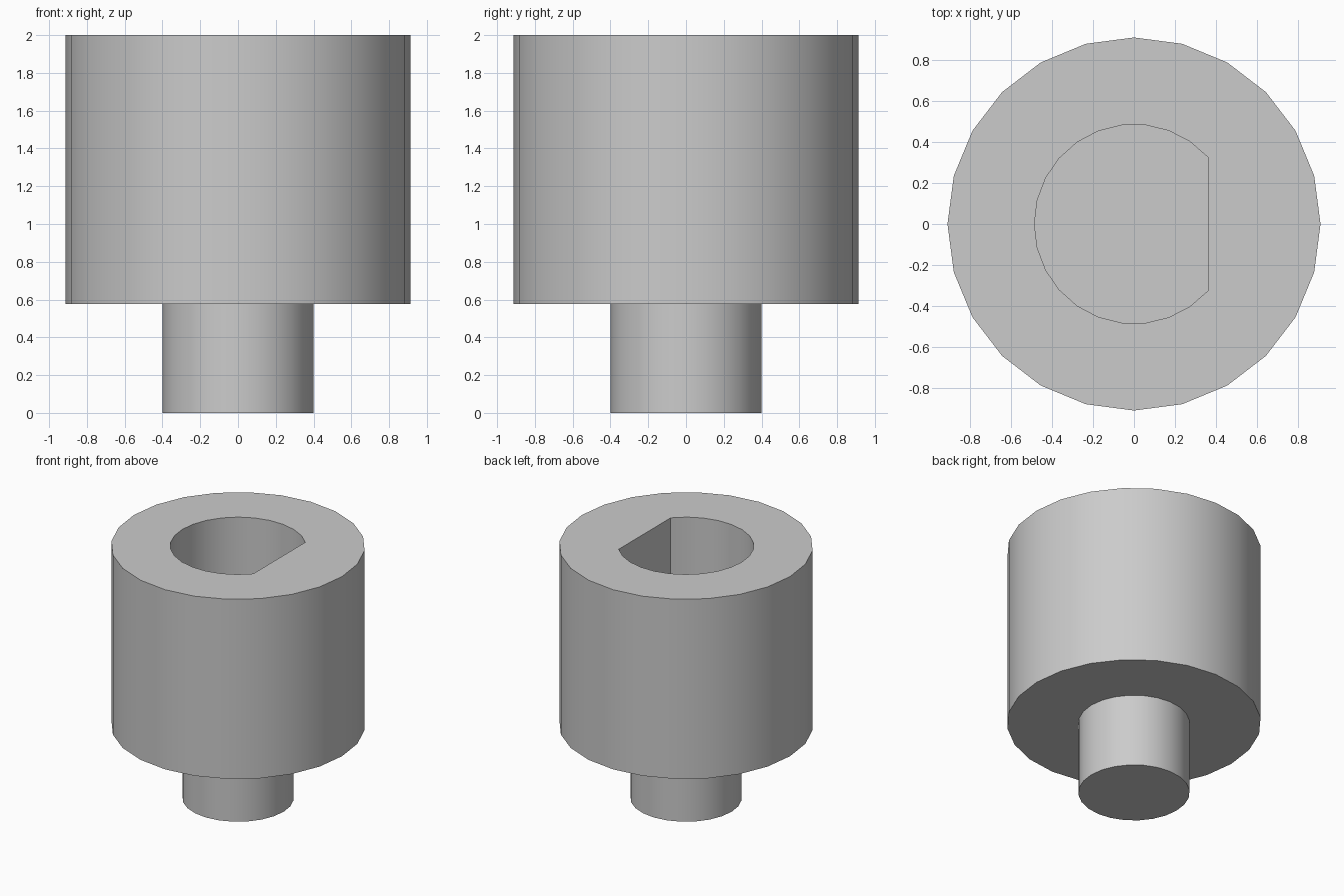
import bpy, bmesh
from math import cos, sin, acos, radians, pi

cube = bpy.data.objects.get("Cube")
if cube:
    bpy.data.objects.remove(cube)

BODY_R, PEG_R, BORE_R = 0.912, 0.4, 0.487
FLAT_X = 0.362                      # flat side of the D-shaped bore
TOP, SHOULDER, BORE_FLOOR = 2.0, 0.577, 0.95
SIDES, BORE_STEPS = 24, 20

grey = bpy.data.materials.new("light grey")
colour = (0.6, 0.6, 0.6, 1)
grey.diffuse_color = colour
grey.use_nodes = True
grey.node_tree.nodes["Principled BSDF"].inputs["Base Color"].default_value = colour

circle = [2 * pi * i / SIDES for i in range(SIDES)]
corner = acos(FLAT_X / BORE_R)
d_arc = [corner + (2 * pi - 2 * corner) * i / BORE_STEPS for i in range(BORE_STEPS + 1)]

bm = bmesh.new()


def ring(radius, angles, z):
    """Closed loop of vertices at one height."""
    return [bm.verts.new((radius * cos(a), radius * sin(a), z)) for a in angles]


def wall(low, high):
    """Quads between two matching loops."""
    n = len(low)
    for i in range(n):
        j = (i + 1) % n
        bm.faces.new((low[i], low[j], high[j], high[i]))


def annulus(outer, inner):
    """Flat ring-shaped face between two loops."""
    edges = [bm.edges.get((r[i - 1], r[i])) for r in (outer, inner) for i in range(len(r))]
    bmesh.ops.triangle_fill(bm, edges=edges, use_beauty=True)


# Peg
peg_low = ring(PEG_R, circle, 0)
peg_high = ring(PEG_R, circle, SHOULDER)
wall(peg_low, peg_high)
bm.faces.new(peg_low)

# Body and its shoulder
body_low = ring(BODY_R, circle, SHOULDER)
body_high = ring(BODY_R, circle, TOP)
wall(peg_high, body_low)
wall(body_low, body_high)

# Blind D-shaped bore
bore_low = ring(BORE_R, d_arc, BORE_FLOOR)
bore_high = ring(BORE_R, d_arc, TOP)
wall(bore_low, bore_high)
bm.faces.new(bore_low)
annulus(body_high, bore_high)

bmesh.ops.recalc_face_normals(bm, faces=bm.faces[:])
mesh = bpy.data.meshes.new("shaft_adapter")
bm.to_mesh(mesh)
bm.free()
mesh.materials.append(grey)

adapter = bpy.data.objects.new("shaft_adapter", mesh)
bpy.context.collection.objects.link(adapter)
bpy.ops.object.select_all(action="DESELECT")
adapter.select_set(True)
bpy.context.view_layer.objects.active = adapter
bpy.ops.object.shade_smooth_by_angle(angle=radians(30))
